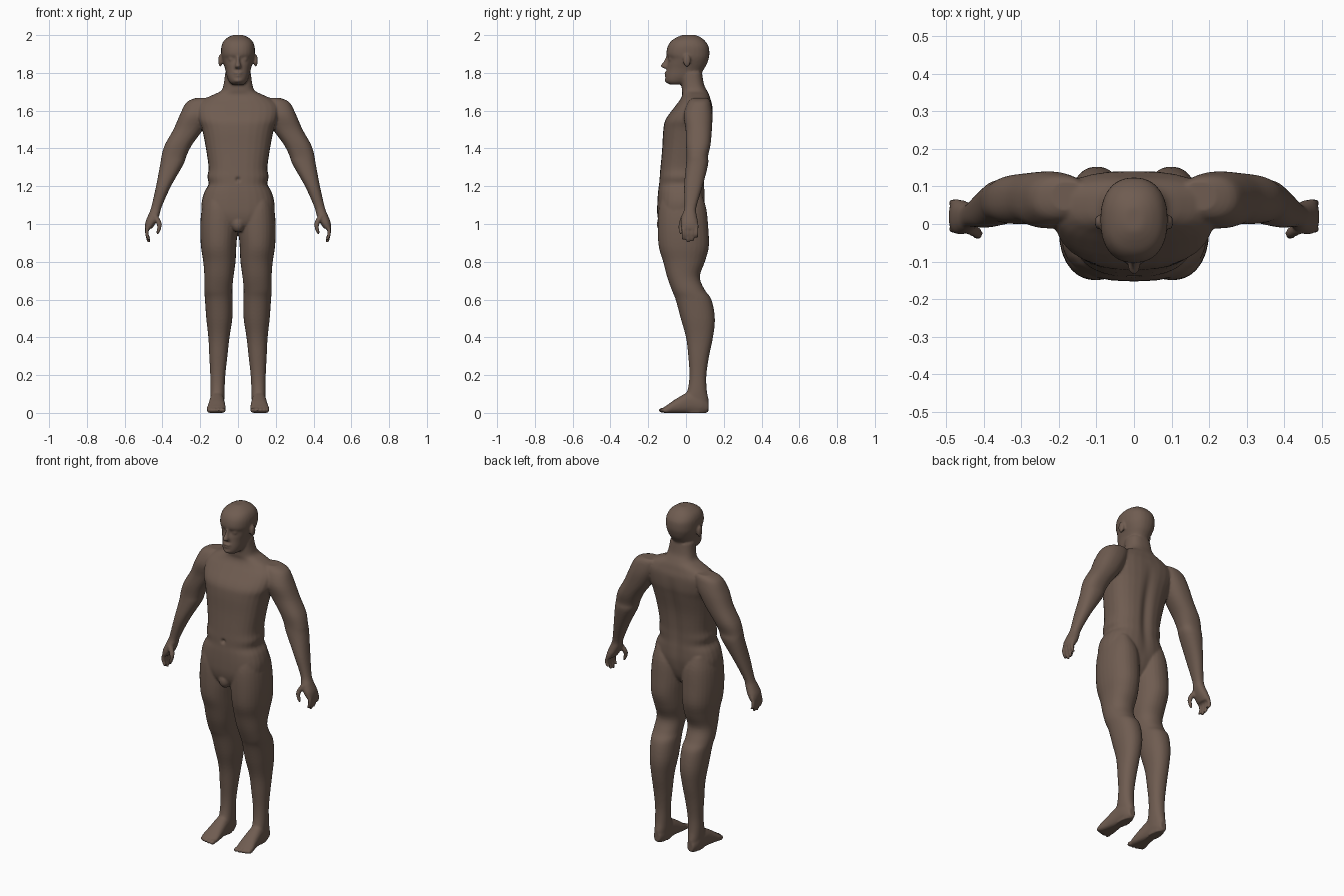
import bpy, bmesh, math
from mathutils import Vector

bm = bmesh.new()


def spline(rows, steps=4):
    """Smooth a list of cross-section rows."""
    out = []
    for i in range(len(rows) - 1):
        p = [rows[max(0, min(len(rows) - 1, i + k))] for k in (-1, 0, 1, 2)]
        for s in range(steps):
            t = s / steps
            out.append([0.5 * (2 * b + (c - a) * t + (2 * a - 5 * b + 4 * c - d) * t * t
                               + (3 * b - a - 3 * c + d) * t ** 3)
                        for a, b, c, d in zip(*p)])
    return out + [list(rows[-1])]


def loft(rows, axis='z', n=2.3, sides=(1,), seg=28):
    """Rows are (position, a0, a1, b0, b1): the bounds of each rounded section."""
    for side in sides:
        rings = []
        for t, a0, a1, b0, b1 in spline(rows):
            ring = []
            for k in range(seg):
                c, s = math.cos(k * math.tau / seg), math.sin(k * math.tau / seg)
                a = (a0 + a1) / 2 + (a1 - a0) / 2 * math.copysign(abs(c) ** (2 / n), c)
                b = (b0 + b1) / 2 + (b1 - b0) / 2 * math.copysign(abs(s) ** (2 / n), s)
                x, y, z = (a, b, t) if axis == 'z' else (a, t, b)
                ring.append(bm.verts.new((side * x, y, max(z, 0))))
            rings.append(ring)
        faces = [bm.faces.new(rings[0]), bm.faces.new(rings[-1][::-1])]
        for r, q in zip(rings, rings[1:]):
            for k in range(seg):
                j = (k + 1) % seg
                faces.append(bm.faces.new((r[k], q[k], q[j], r[j])))
        bmesh.ops.recalc_face_normals(bm, faces=faces)


def centred(rows, n=2.3):
    loft([(z, -w, w, y0, y1) for z, w, y0, y1 in rows], n=n)


def digit(points, sides):
    """Finger from (x, y, z, radius) points."""
    loft([(z, x - r, x + r, y - r, y + r) for x, y, z, r in points], n=2, sides=sides, seg=12)


def ball(pos, size, sides=(1,)):
    for side in sides:
        made = bmesh.ops.create_uvsphere(bm, u_segments=16, v_segments=10, radius=1)
        for v in made['verts']:
            v.co = Vector((side * (pos[0] + v.co.x * size[0]),
                           pos[1] + v.co.y * size[1], pos[2] + v.co.z * size[2]))
        if side < 0:
            bmesh.ops.reverse_faces(bm, faces=list({f for v in made['verts'] for f in v.link_faces}))


BOTH = (1, -1)

# torso and neck
centred([(.96, .06, -.11, .05), (1.0, .14, -.14, .075), (1.05, .185, -.152, .09),
         (1.11, .193, -.152, .10), (1.17, .178, -.148, .10), (1.21, .156, -.143, .098),
         (1.25, .162, -.14, .098), (1.3, .156, -.135, .10), (1.4, .17, -.126, .11),
         (1.5, .19, -.12, .13), (1.555, .21, -.107, .14), (1.62, .215, -.06, .14),
         (1.66, .18, -.03, .13), (1.685, .13, -.02, .122), (1.705, .09, -.022, .112),
         (1.74, .076, -.024, .095), (1.80, .068, -.03, .085)], n=2.5)
# groin
ball((0, -.12, 1.0), (.035, .035, .045))

# head
centred([(1.738, .03, -.085, -.01), (1.752, .046, -.105, .03), (1.78, .059, -.108, .07),
         (1.82, .068, -.102, .095), (1.845, .076, -.099, .11), (1.875, .085, -.094, .12),
         (1.9, .089, -.104, .124), (1.94, .088, -.097, .12), (1.97, .075, -.077, .10),
         (1.99, .05, -.045, .075), (2.001, .024, -.018, .045)])
# nose, lips, ears, eyelids
centred([(1.89, .008, -.106, -.08), (1.86, .01, -.118, -.08), (1.838, .016, -.136, -.08),
         (1.824, .018, -.12, -.08)], n=2)
ball((0, -.1, 1.799), (.026, .016, .007))
ball((0, -.1, 1.785), (.022, .014, .007))
ball((0, -.098, 1.76), (.024, .016, .013))
ball((.094, .005, 1.865), (.011, .02, .034), BOTH)
ball((.034, -.08, 1.872), (.017, .013, .011), BOTH)

# arms
loft([(1.668, .13, .22, .035, .115), (1.645, .12, .272, .01, .13), (1.58, .14, .307, -.012, .14),
      (1.5, .185, .342, -.002, .137), (1.42, .243, .387, 0, .13), (1.36, .273, .405, .003, .117),
      (1.315, .289, .412, 0, .117), (1.2, .355, .434, -.01, .088), (1.09, .404, .459, -.008, .055),
      (1.05, .415, .474, -.02, .056), (1.01, .432, .49, -.028, .064), (.975, .455, .494, -.024, .064)],
     sides=BOTH)
# fingers and thumb
for y, tip in ((-.014, .915), (.01, .902), (.034, .906), (.056, .925)):
    digit([(.472, y, 1.0, .011), (.482, y, .965, .0105), (.481, y, .94, .0095),
           (.473, y, tip + .006, .009), (.47, y, tip, .005)], BOTH)
digit([(.44, -.01, 1.045, .016), (.42, -.022, 1.01, .015), (.416, -.028, .985, .012),
       (.424, -.028, .955, .0095), (.427, -.027, .946, .005)], BOTH)

# legs
loft([(1.15, .06, .17, -.125, .085), (1.08, .012, .192, -.145, .108), (.98, .003, .2, -.15, .118),
      (.88, .009, .196, -.144, .121), (.8, .013, .184, -.121, .1), (.72, .024, .178, -.1, .073),
      (.65, .03, .179, -.075, .1), (.6, .028, .175, -.055, .135), (.5, .03, .168, -.028, .153),
      (.4, .045, .157, 0, .143), (.3, .056, .152, .012, .122), (.2, .067, .147, .018, .108),
      (.12, .071, .147, .008, .11), (.06, .073, .145, -.02, .12), (0, .08, .138, -.02, .11)],
     sides=BOTH, n=2.2)
# feet
loft([(.118, .09, .13, .005, .06), (.08, .076, .145, -.004, .1), (.02, .073, .15, -.004, .112),
      (-.05, .067, .158, -.006, .076), (-.095, .065, .166, -.006, .045),
      (-.115, .072, .158, -.002, .032)], axis='y', sides=BOTH)
# toes
for x, y, r in ((.079, -.122, .014), (.102, -.122, .0095), (.122, -.118, .009),
                (.14, -.112, .0085), (.156, -.104, .008)):
    ball((x, y, .014), (r, .023, .014), BOTH)

# fuse the parts into one continuous skin
mesh = bpy.data.meshes.new("body")
bm.to_mesh(mesh)
bm.free()
body = bpy.data.objects.new("body", mesh)
bpy.context.collection.objects.link(body)
bpy.context.view_layer.objects.active = body
body.select_set(True)
fuse = body.modifiers.new("fuse", 'REMESH')
fuse.mode = 'VOXEL'
fuse.voxel_size = .0062
relax = body.modifiers.new("relax", 'SMOOTH')
relax.factor = .5
relax.iterations = 4
for name in ("fuse", "relax"):
    bpy.ops.object.modifier_apply(modifier=name)

# navel dent and spine furrow
for v in body.data.vertices:
    x, y, z = v.co
    if y < -.1 and 1.2 < z < 1.27:
        v.co.y += .014 * math.exp(-(x * x + (z - 1.235) ** 2) / .00012)
    elif y > .06 and 1.05 < z < 1.62 and abs(x) < .1:
        fade = math.sin((z - 1.05) / .57 * math.pi)
        v.co.y -= .014 * fade * math.exp(-x * x / .0007)

skin = bpy.data.materials.new("brown skin")
skin.diffuse_color = (.16, .108, .082, 1)
body.data.materials.clear()
body.data.materials.append(skin)
bpy.ops.object.shade_smooth()
